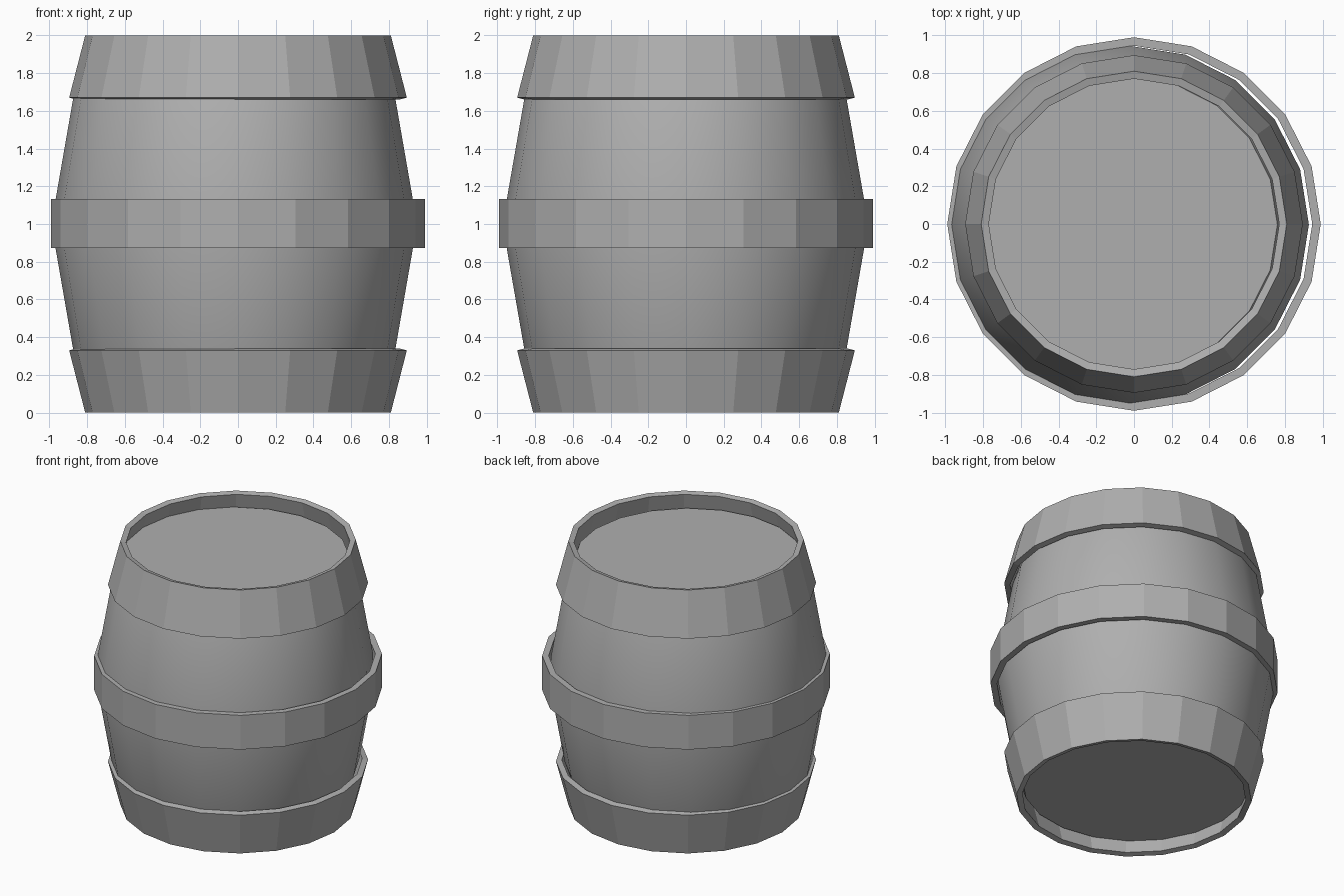
import bpy, bmesh, math

if "Cube" in bpy.data.objects:
    bpy.data.objects.remove(bpy.data.objects["Cube"], do_unlink=True)

SIDES = 20
MID = 1.0  # height of the mirror plane

grey = bpy.data.materials.new("plain_grey")
grey.use_nodes = True
grey.diffuse_color = (0.43, 0.43, 0.43, 1)
grey.node_tree.nodes["Principled BSDF"].inputs["Base Color"].default_value = grey.diffuse_color


def lathe(name, profile, closed, location=(0, 0, 0)):
    """Spin a (radius, z) profile; an open profile gets flat discs on its ends."""
    bm = bmesh.new()
    rings = []
    for r, z in profile:
        angles = [2 * math.pi * i / SIDES for i in range(SIDES)]
        rings.append([bm.verts.new((r * math.cos(a), r * math.sin(a), z)) for a in angles])
    pairs = list(zip(rings, rings[1:]))
    if closed:
        pairs.append((rings[-1], rings[0]))
    else:
        bm.faces.new(rings[0])
        bm.faces.new(rings[-1])
    for low, high in pairs:
        for i in range(SIDES):
            j = (i + 1) % SIDES
            bm.faces.new((low[i], low[j], high[j], high[i]))
    bmesh.ops.recalc_face_normals(bm, faces=bm.faces)
    mesh = bpy.data.meshes.new(name)
    bm.to_mesh(mesh)
    bm.free()
    mesh.materials.append(grey)
    obj = bpy.data.objects.new(name, mesh)
    obj.location = location
    bpy.context.collection.objects.link(obj)
    return obj


def mirrored(profile):
    return [(r, 2 * MID - z) for r, z in profile]


# Bulging wooden body with its two recessed lids, sitting slightly off centre
upper = [(0.947, 1.13), (0.853, 1.67), (0.78, 1.885)]
body = lathe("barrel_body", mirrored(upper)[::-1] + upper, False, (-0.02, -0.003, 0))
bpy.ops.object.select_all(action="DESELECT")
body.select_set(True)
bpy.context.view_layer.objects.active = body
bpy.ops.object.shade_smooth_by_angle(angle=math.radians(30))

# Flared end hoops, which stand proud of the lids
end_hoop = [(0.895, 1.67), (0.81, 2.0), (0.77, 1.99), (0.855, 1.66)]
lathe("top_hoop", end_hoop, True)
lathe("bottom_hoop", mirrored(end_hoop), True)

# Straight hoop round the waist
lathe("middle_hoop", [(0.99, 0.872), (0.99, 1.132), (0.945, 1.132), (0.945, 0.872)], True)
